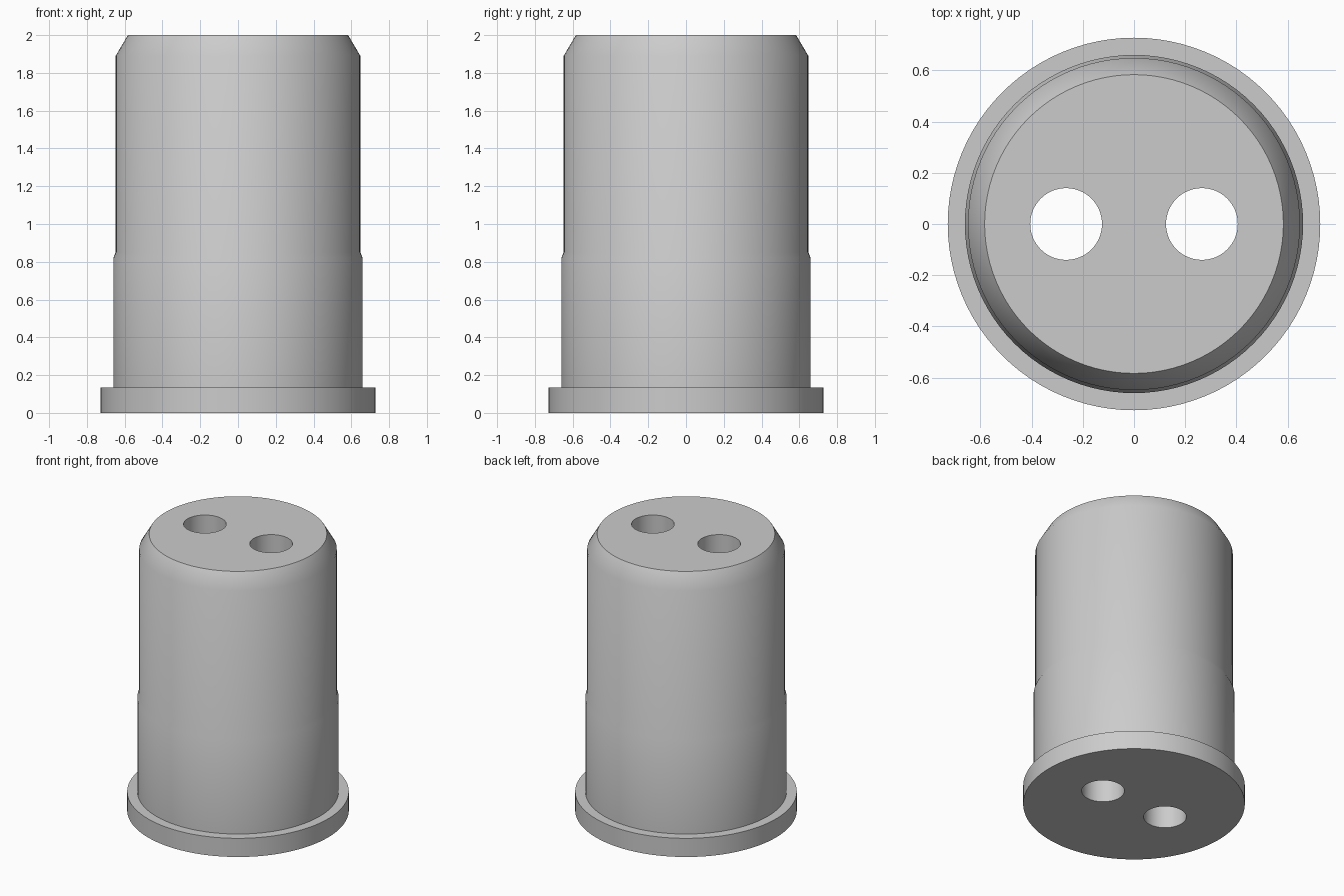
import bpy
import bmesh
import math
from mathutils import Matrix

SIDES = 96

cube = bpy.data.objects.get("Cube")
if cube:
    bpy.data.objects.remove(cube, do_unlink=True)

# Single plain grey
grey = bpy.data.materials.new("plain_grey")
grey.use_nodes = True
colour = (0.6, 0.6, 0.6, 1)
grey.diffuse_color = colour
grey.node_tree.nodes["Principled BSDF"].inputs["Base Color"].default_value = colour


def add_object(name, bm):
    mesh = bpy.data.meshes.new(name)
    bmesh.ops.recalc_face_normals(bm, faces=bm.faces)
    bm.to_mesh(mesh)
    bm.free()
    mesh.materials.append(grey)
    obj = bpy.data.objects.new(name, mesh)
    bpy.context.collection.objects.link(obj)
    return obj


def lathe(name, profile):
    """Solid of revolution from (radius, height) points, with flat end caps."""
    bm = bmesh.new()
    rings = []
    for r, z in profile:
        angles = [math.tau * i / SIDES for i in range(SIDES)]
        rings.append([bm.verts.new((r * math.cos(a), r * math.sin(a), z)) for a in angles])
    for low, high in zip(rings, rings[1:]):
        for i in range(SIDES):
            j = (i + 1) % SIDES
            bm.faces.new((low[i], low[j], high[j], high[i]))
    bm.faces.new(rings[0])
    bm.faces.new(rings[-1])
    return add_object(name, bm)


# Stepped plug body: flange, wide lower sleeve, slimmer upper sleeve, chamfered top
body = lathe("plug_body", [
    (0.727, 0), (0.727, 0.135),
    (0.66, 0.135), (0.66, 0.82),
    (0.648, 0.85), (0.648, 1.89),
    (0.583, 2.0),
])

# Two through holes, side by side
for side, x in (("left", 0.265), ("right", -0.265)):
    bm = bmesh.new()
    bmesh.ops.create_cone(bm, cap_ends=True, segments=64, radius1=0.14, radius2=0.14,
                          depth=2.4, matrix=Matrix.Translation((x, 0, 1)))
    cutter = add_object(side + "_hole_cutter", bm)
    cutter.hide_render = True
    cut = body.modifiers.new(side + "_hole", 'BOOLEAN')
    cut.operation = 'DIFFERENCE'
    cut.solver = 'EXACT'
    cut.object = cutter
    bpy.ops.object.select_all(action='DESELECT')
    body.select_set(True)
    bpy.context.view_layer.objects.active = body
    bpy.ops.object.modifier_apply(modifier=cut.name)
    bpy.data.objects.remove(cutter, do_unlink=True)

# Smooth walls with crisp rims
bpy.ops.object.shade_smooth_by_angle(angle=math.radians(40))
